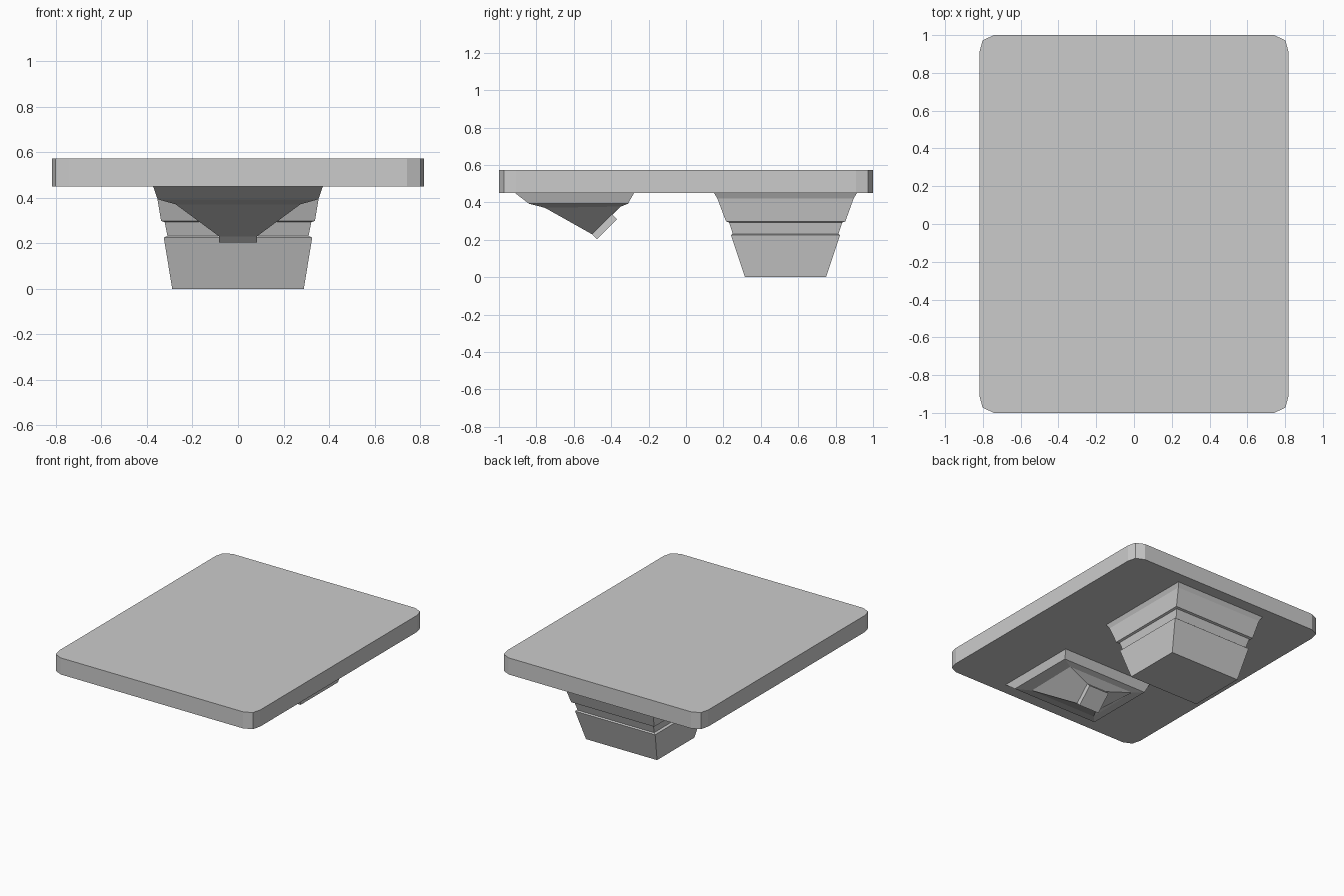
import bpy
import bmesh

if "Cube" in bpy.data.objects:
    bpy.data.objects.remove(bpy.data.objects["Cube"])


def loft(name, rings):
    """Skin a stack of equal-count point rings and cap both ends."""
    bm = bmesh.new()
    loops = [[bm.verts.new(p) for p in ring] for ring in rings]
    n = len(loops[0])
    for a, b in zip(loops, loops[1:]):
        for i in range(n):
            j = (i + 1) % n
            bm.faces.new((a[i], a[j], b[j], b[i]))
    bm.faces.new(loops[0])
    bm.faces.new(loops[-1])
    bmesh.ops.recalc_face_normals(bm, faces=bm.faces[:])
    mesh = bpy.data.meshes.new(name)
    bm.to_mesh(mesh)
    bm.free()
    obj = bpy.data.objects.new(name, mesh)
    bpy.context.collection.objects.link(obj)
    return obj


def rect(hx, y0, z0, y1, z1):
    """Rectangle symmetric in x, with its own height at front and back."""
    return [(-hx, y0, z0), (hx, y0, z0), (hx, y1, z1), (-hx, y1, z1)]


# Flat slab with two-segment clipped corners
corner = [(0.818, 0.91), (0.802, 0.972), (0.742, 1.0)]
outline = []
for sx, sy in ((1, 1), (-1, 1), (-1, -1), (1, -1)):
    pts = corner if sx * sy > 0 else corner[::-1]
    outline += [(x * sx, y * sy) for x, y in pts]
loft("slab", [[(x, y, z) for x, y in outline] for z in (0.45, 0.572)])

# Stepped, tapering block under the rear: half width, y front, y back, z
block = [
    (0.373, 0.15, 0.914, 0.45),
    (0.358, 0.168, 0.896, 0.42),
    (0.338, 0.214, 0.852, 0.298),
    (0.322, 0.230, 0.836, 0.293),
    (0.310, 0.250, 0.815, 0.232),
    (0.326, 0.240, 0.824, 0.225),
    (0.289, 0.315, 0.749, 0.0),
]
loft("rear_block", [rect(hx, y0, z, y1, z) for hx, y0, y1, z in block])

# Sloped mount under the front, funnelling to a tilted nozzle seat
loft("front_mount", [
    rect(0.373, -0.914, 0.45, -0.278, 0.45),
    rect(0.353, -0.840, 0.393, -0.310, 0.393),
    rect(0.274, -0.754, 0.371, -0.348, 0.378),
    rect(0.083, -0.503, 0.230, -0.395, 0.336),
])

# Small square nozzle tip, tilted toward the rear
loft("nozzle_tip", [
    rect(0.083, -0.503, 0.230, -0.395, 0.336),
    rect(0.083, -0.476, 0.204, -0.369, 0.310),
])
